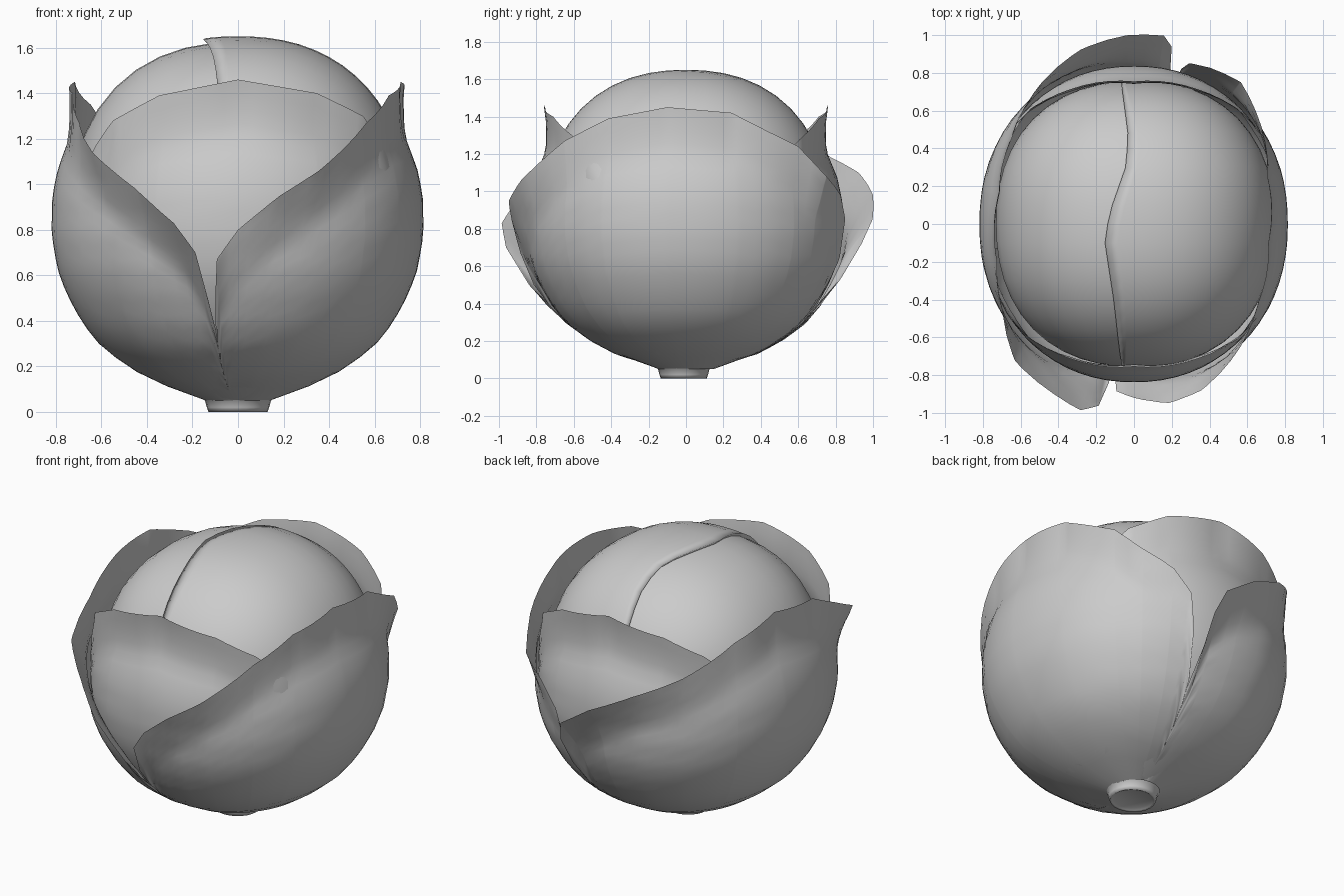
import bpy
from math import sin, cos, pi, radians, asin

if "Cube" in bpy.data.objects:
    bpy.data.objects.remove(bpy.data.objects["Cube"])

# Vertical profile of the cabbage body: (z, radius)
BODY = [(.05, .14), (.08, .19), (.095, .26), (.13, .36), (.2, .485), (.29, .6), (.39, .68), (.52, .75), (.63, .79),
        (.78, .815), (.95, .812), (1.08, .785), (1.2, .735), (1.32, .665), (1.48, .55)]


def interp(points, x, k=1):
    """Linear lookup of column k in a table sorted by column 0."""
    if x <= points[0][0]:
        return points[0][k]
    for a, b in zip(points, points[1:]):
        if x <= b[0]:
            t = (x - a[0]) / (b[0] - a[0])
            return a[k] + (b[k] - a[k]) * t
    return points[-1][k]


def squarish(az, p=2.2):
    """Radius factor that makes the plan slightly squared."""
    return (abs(cos(az)) ** p + abs(sin(az)) ** p) ** (-1 / p)


def make_mesh(name, rows, closed=False):
    """Smooth grid surface from equal-length rows of points."""
    n = len(rows[0])
    faces = []
    for i in range(len(rows) - (0 if closed else 1)):
        a, b = i * n, ((i + 1) % len(rows)) * n
        faces += [(a + j, b + j, b + j + 1, a + j + 1) for j in range(n - 1)]
    me = bpy.data.meshes.new(name)
    me.from_pydata([p for r in rows for p in r], [], faces)
    ob = bpy.data.objects.new(name, me)
    bpy.context.collection.objects.link(ob)
    for f in me.polygons:
        f.use_smooth = True
    return ob


def leaf(name, rim, scale, curl_width=.27, cols=32, steps=22):
    """Leaf wrapped on the body; rim lists (azimuth, top z, rim radius)."""
    rows = []
    azs = sorted({rim[0][0] + (rim[-1][0] - rim[0][0]) * i / cols for i in range(cols + 1)}
                 | {p[0] for p in rim})
    for deg in azs:
        top, rr = interp(rim, deg, 1), interp(rim, deg, 2)
        az = radians(deg)
        wide = squarish(az) * scale * (1 + .055 * sin(az) ** 4)
        curl = rr - interp(BODY, top) * wide
        width = min(curl_width, .6 * top)
        row = []
        for j in range(steps + 1):
            z = .05 + (top - .05) * (j / steps)
            t = max(0, (z - top + width) / width)
            r = interp(BODY, z) * wide + curl * t ** 1.5
            row.append((r * cos(az), r * sin(az), z))
        rows.append(row)
    return make_mesh(name, rows)


# Outer leaves, with rims curling away at front and back
leaf("outer_leaf_right", [
    (-98, .36, .7), (-97, .5, .82), (-96, .67, .89), (-90, .8, .92), (-79, .95, .965), (-68, 1.06, .95),
    (-49, 1.27, .86), (-32, 1.39, .78), (-8, 1.45, .72), (19, 1.42, .75), (43, 1.24, .88),
    (53, 1.08, .94), (64, .98, .92), (71, .85, .9), (73, .65, .86), (75, .4, .73)], 1.0)
leaf("outer_leaf_left", [
    (75, .36, .7), (77, .55, .86), (78, .72, .96), (81, .85, 1.01), (92, .98, 1.0), (107, 1.1, .965),
    (124, 1.2, .89), (145, 1.35, .79), (167, 1.45, .735), (195, 1.4, .75), (213, 1.27, .83),
    (229, 1.13, .96), (243, .98, .99), (254, .83, 1.025), (259, .7, .98), (261, .5, .85), (262, .36, .7)], 1.005)

# Inner leaves, upright with a lifted rim
for name, turn in (("inner_leaf_front", -90), ("inner_leaf_back", 90)):
    rim = [(-80, .6, .76), (-65, .95, .79), (-52, 1.16, .8), (-42, 1.28, .82), (-26, 1.39, .79), (0, 1.46, .755),
           (26, 1.4, .79), (42, 1.3, .82), (52, 1.18, .8), (65, .95, .79), (80, .6, .76)]
    leaf(name, [(a + turn, z, r) for a, z, r in rim], .975)

# Round heart of the cabbage
CZ = .87


def heart_point(phi, theta, grow=0.0):
    """Point on the heart; phi runs along y, theta turns about y from straight up."""
    x, y, z = cos(phi) * sin(theta), sin(phi), cos(phi) * cos(theta)
    p = 2.25
    k = (abs(x) ** p + abs(y) ** p + abs(z) ** p) ** (-1 / p)
    low = 1 if z > 0 else .97
    return ((.735 + grow * .6) * x * k * low, (.755 + grow * .3) * y * k * low, CZ + (.755 + grow) * z * k)


N = 24
phis = [-pi / 2 + pi * i / N for i in range(N + 1)]
make_mesh("heart", [[heart_point(p, 2 * pi * j / 40) for p in phis] for j in range(40)], True)

# Top leaf folded over the right half of the heart, with a wavy edge
EDGE = [(-.76, -.06), (-.4, -.1), (-.1, -.15), (.05, -.13), (.3, -.04), (.45, -.03), (.76, -.07)]
rows = []
for j in range(25):
    row = []
    for p in phis[1:-1]:
        start = asin(max(-.9, interp(EDGE, .755 * sin(p)) / (.74 * cos(p))))
        start = max(start, -.5)
        row.append(heart_point(p, start + (2.0 - start) * j / 24, .025))
    rows.append(row)
# turn the cut edge inward so it meets the heart
rows.insert(0, [(x + .03, y, z - .03) for x, y, z in rows[0]])
make_mesh("top_leaf", rows)

# Cut stem
STEM = [(0, .012), (.105, .012), (.12, .004), (.13, 0), (.137, .02), (.145, .05), (.18, .075), (.24, .1)]
rows = []
for i in range(24):
    a = 2 * pi * i / 24
    rows.append([(r * cos(a), r * sin(a) * .95 - .012, z) for r, z in STEM])
make_mesh("stem", rows, True)
